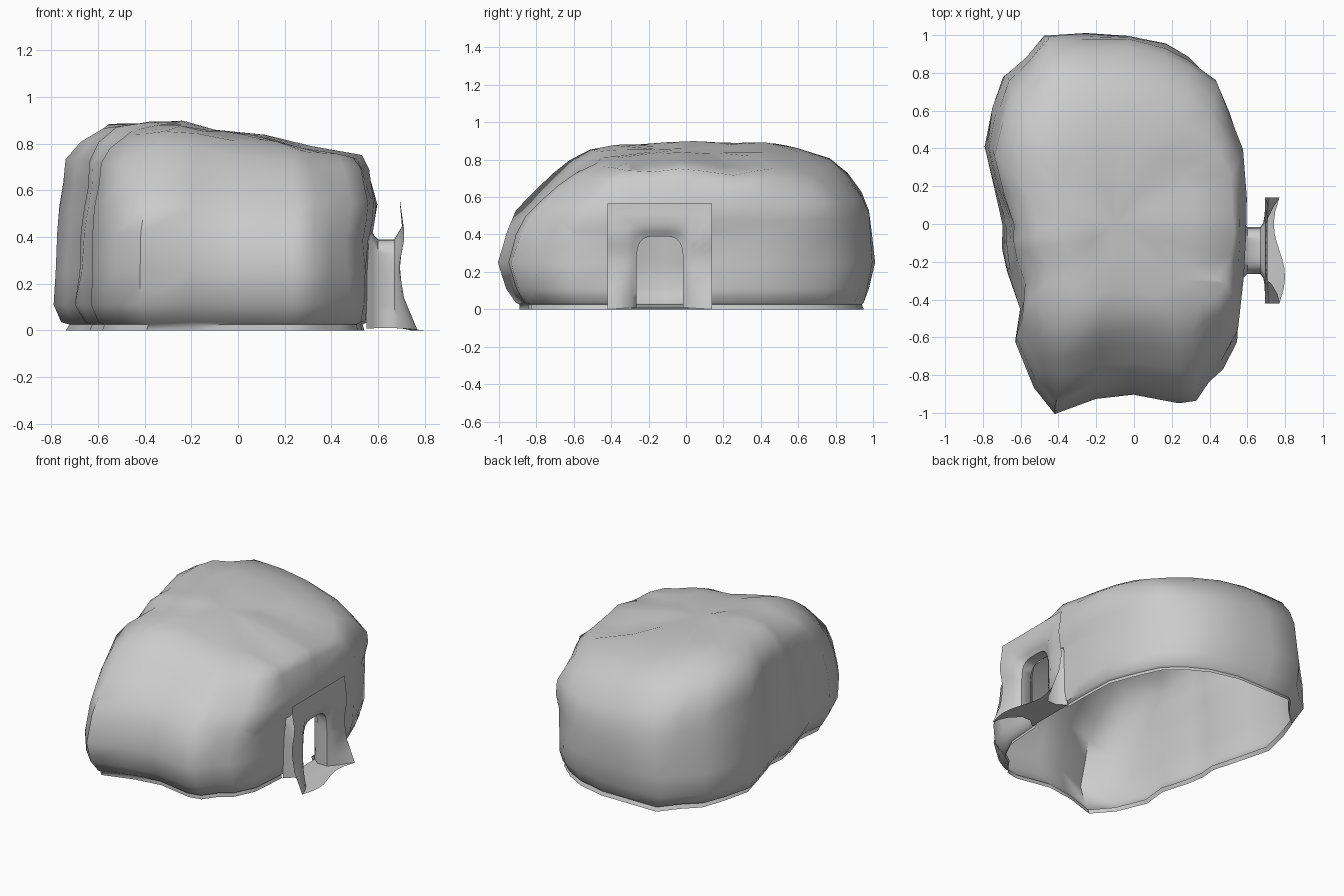
import bpy
import bmesh
from math import cos, sin, pi, exp
from mathutils import Vector, noise

default = bpy.data.objects.get("Cube")
if default:
    bpy.data.objects.remove(default, do_unlink=True)

# Single stone colour
stone = bpy.data.materials.new("pale_grey_stone")
stone.use_nodes = True
colour = (0.6, 0.6, 0.6, 1)
stone.diffuse_color = colour
stone.node_tree.nodes["Principled BSDF"].inputs["Base Color"].default_value = colour


def make_object(name, bm, angle):
    """Turn a bmesh into a smooth-shaded stone object."""
    bmesh.ops.recalc_face_normals(bm, faces=bm.faces)
    mesh = bpy.data.meshes.new(name)
    bm.to_mesh(mesh)
    bm.free()
    mesh.materials.append(stone)
    obj = bpy.data.objects.new(name, mesh)
    bpy.context.collection.objects.link(obj)
    bpy.ops.object.select_all(action="DESELECT")
    obj.select_set(True)
    bpy.context.view_layer.objects.active = obj
    bpy.ops.object.shade_smooth_by_angle(angle=angle)


def loft(bm, rings):
    """Skin a list of closed rings that share one point count."""
    loops = [[bm.verts.new(p) for p in ring] for ring in rings]
    for low, high in zip(loops, loops[1:]):
        for i in range(len(low)):
            j = (i + 1) % len(low)
            bm.faces.new((low[i], low[j], high[j], high[i]))
    return loops


# Widest outline of the rock, anticlockwise
outline = [
    (.59, -.1), (.59, .15), (.58, .42), (.51, .6), (.43, .77), (.3, .88), (.17, .95),
    (-.03, 1), (-.25, 1), (-.48, 1), (-.58, .88), (-.69, .78), (-.75, .62), (-.8, .42),
    (-.74, .2), (-.68, 0), (-.69, -.12), (-.67, -.25), (-.61, -.45), (-.63, -.64),
    (-.54, -.86), (-.42, -1), (-.2, -.93), (0, -.9), (.25, -.95), (.34, -.93),
    (.41, -.83), (.49, -.77), (.56, -.62), (.58, -.35)]

# Rock section: height, then reach towards +x, -x, +y and -y
levels = [
    (0, .93, .91, .95, .89), (.025, .92, .89, .94, .89), (.035, .95, .94, .95, .91),
    (.11, .97, 1, .98, .97), (.25, .97, .99, 1, 1), (.42, .97, .97, .99, .95),
    (.53, .99, .95, .98, .9), (.63, 1, .925, .94, .81), (.73, .97, .915, .86, .71),
    (.81, .95, .83, .76, .62), (.87, .9, .69, .6, .5), (.893, .6, .46, .43, .38),
    (.905, .3, .22, .2, .18)]
middle = -0.1

# Shallow hollows worn in the roof: x, y, depth
hollows = [(-.52, -.45, .05), (.3, .38, .025), (-.05, -.5, .02)]


def rock_point(x, y, level):
    z, right, left, back, front = level
    x -= middle
    p = Vector((middle + x * (right if x > 0 else left), y * (back if y > 0 else front), z))
    # Roof falls towards +x and has soft cross ridges
    crown = max(0, z - 0.3) / 0.6
    p.z -= crown * 0.18 * max(0, p.x + 0.3)
    p.z += crown ** 3 * 0.01 * cos(2 * pi * p.y / 0.42)
    for hx, hy, depth in hollows:
        p.z -= crown ** 2 * depth * exp(-((p.x - hx) ** 2 + (p.y - hy) ** 2) / 0.04)
    if z > 0.04:
        bump = noise.noise_vector(p * 4)
        p += Vector((bump.x, bump.y, bump.z * crown)) * 0.02
    return p


bm = bmesh.new()
loops = loft(bm, [[rock_point(x, y, lv) for x, y in outline] for lv in levels])
top = bm.verts.new((middle, 0, sum(v.co.z for v in loops[-1]) / len(outline)))
for i, v in enumerate(loops[-1]):
    bm.faces.new((v, loops[-1][(i + 1) % len(outline)], top))

# Opening where the passage meets the shell
door_y = -0.14
reach, head = 0.155, 0.41
for spot, normal in [((0, door_y - reach, 0), (0, 1, 0)),
                     ((0, door_y + reach, 0), (0, 1, 0)), ((0, 0, head), (0, 0, 1))]:
    near = [f for f in bm.faces if f.calc_center_median().x > 0.4
            and abs(f.calc_center_median().y - door_y) < 0.4]
    geom = set(near) | {e for f in near for e in f.edges} | {v for f in near for v in f.verts}
    bmesh.ops.bisect_plane(bm, geom=list(geom), plane_co=spot, plane_no=normal)
gone = []
for f in bm.faces:
    c = f.calc_center_median()
    if c.x > 0.4 and abs(c.y - door_y) < reach and c.z < head:
        gone.append(f)
bmesh.ops.delete(bm, geom=gone, context="FACES")
make_object("rock_shell", bm, 1.0)


# Arched passage that flares into a rectangular door sheet
def door_ring(x, grow, count=40):
    ring = []
    for i in range(count):
        c, s = cos(2 * pi * i / count), sin(2 * pi * i / count)
        edge = max(abs(c), abs(s))
        arch = (c ** 4 + s ** 4) ** 0.25 if s > 0 else edge
        inner = Vector((0.125 * c / arch, 0.2 + 0.19 * s / arch))
        outer = Vector((0.28 * c / edge, 0.2825 + 0.2825 * s / edge))
        y, z = inner.lerp(outer, grow)
        # Sill pushed outwards in a wave, upper sheet gently bent
        wave = 0.067 + 0.03 * sin(2 * pi * (y / 0.56 - 0.5))
        sill = max(0, 1 - z / 0.16) * max(0, x - 0.67) / 0.033
        bend = 0.01 * cos(pi * (z - 0.41) / 0.14) if z > 0.2 and grow > 0.3 else 0
        ring.append((x + bend + wave * sill * grow, door_y + y, z))
    return ring


sections = [(.55, .27), (.575, .16), (.6, 0), (.67, 0), (.685, .15), (.7, .35), (.703, .7), (.703, 1)]
bm = bmesh.new()
loft(bm, [door_ring(x, grow) for x, grow in sections])
make_object("door_passage", bm, 0.9)
